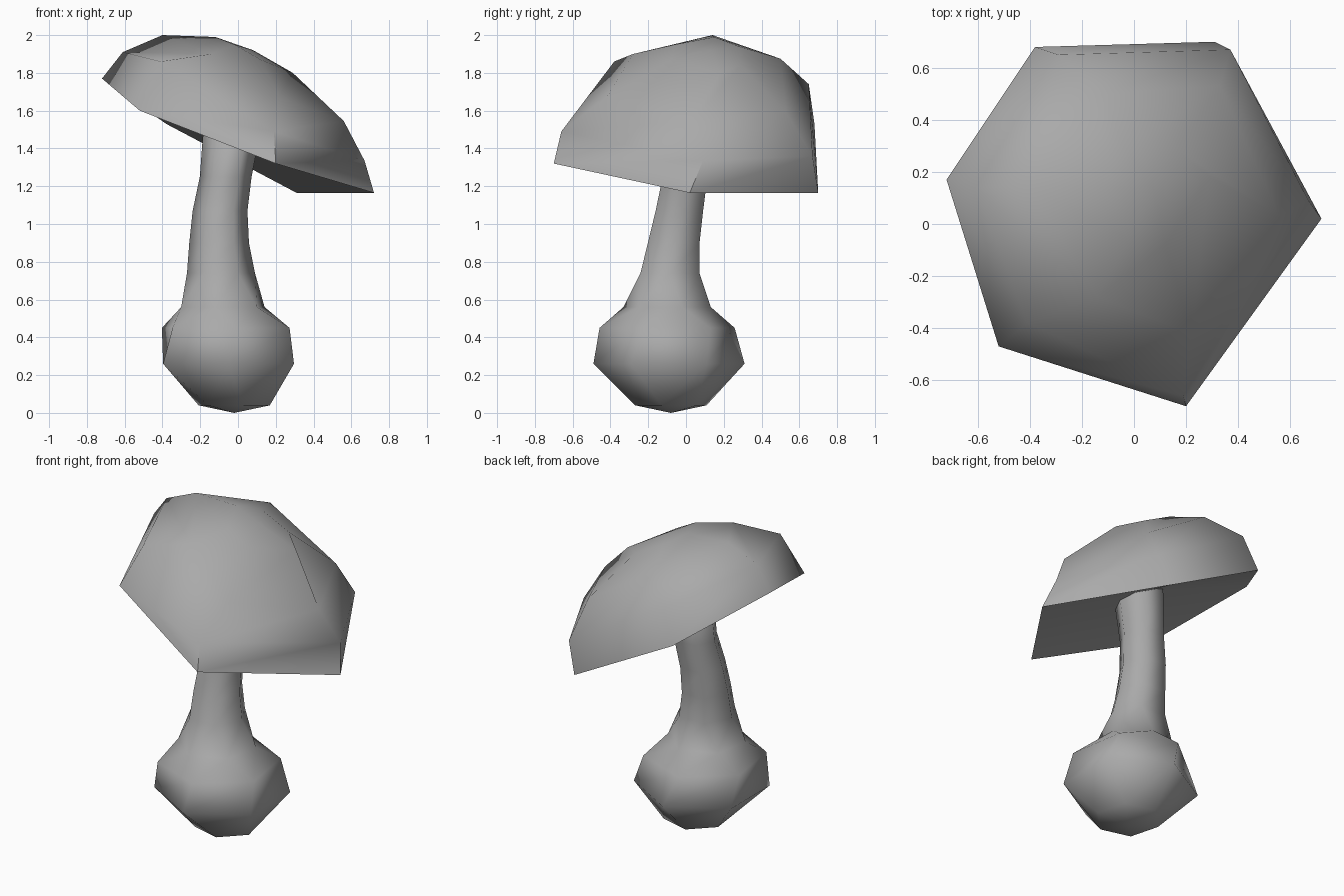
import bpy, bmesh, math
from mathutils import Vector

cube = bpy.data.objects.get("Cube")
if cube:
    bpy.data.objects.remove(cube, do_unlink=True)

grey = bpy.data.materials.new("plain_grey")
grey.use_nodes = True
GREY = (0.4, 0.4, 0.4, 1)
grey.diffuse_color = GREY
grey.node_tree.nodes["Principled BSDF"].inputs["Base Color"].default_value = GREY


def loft(name, rings, start, end, angle):
    """Skin a stack of equal rings and close both ends with fans to a point."""
    bm = bmesh.new()
    loops = [[bm.verts.new(p) for p in ring] for ring in rings]
    n = len(loops[0])
    for low, high in zip(loops, loops[1:]):
        for i in range(n):
            j = (i + 1) % n
            bm.faces.new((low[i], low[j], high[j], high[i]))
    for loop, tip in ((loops[0], start), (loops[-1], end)):
        pole = bm.verts.new(tip)
        for i in range(n):
            bm.faces.new((loop[i], loop[(i + 1) % n], pole))
    bmesh.ops.recalc_face_normals(bm, faces=bm.faces[:])
    mesh = bpy.data.meshes.new(name)
    bm.to_mesh(mesh)
    bm.free()
    mesh.materials.append(grey)
    obj = bpy.data.objects.new(name, mesh)
    bpy.context.collection.objects.link(obj)
    bpy.ops.object.select_all(action="DESELECT")
    obj.select_set(True)
    bpy.context.view_layer.objects.active = obj
    bpy.ops.object.shade_smooth_by_angle(angle=math.radians(angle))


# Cap: uneven six-sided rings for the rim, steep flank, shoulder and crown
rim = [(-.72, .17, 1.77), (-.52, -.47, 1.60), (.2, -.7, 1.32),
       (.72, .02, 1.165), (.31, .7, 1.165), (-.38, .68, 1.53)]
flank = [(-.61, .14, 1.91), (-.41, -.38, 1.86), (.19, -.66, 1.49),
         (.67, .09, 1.335), (.37, .67, 1.36), (-.29, .65, 1.74)]
shoulder = [(-.4, .14, 2.0), (-.14, -.28, 1.9), (.22, -.42, 1.67),
            (.56, .03, 1.545), (.33, .53, 1.59), (-.12, .5, 1.875)]
crown = [(-.12, .15, 1.99), (-.02, -.06, 1.95), (.12, -.08, 1.87),
         (.29, .18, 1.8), (.16, .29, 1.84), (-.03, .28, 1.94)]
loft("cap", [rim, flank, shoulder, crown], (-.03, .1, 1.52), (.08, .13, 1.92), 60)

# Stem with its swollen base: centre x, centre y, height, radius, turn in degrees
sections = ((-.02, -.08, .04, .195, 45), (-.05, -.09, .26, .4, 30),
            (-.065, -.1, .45, .362, 39), (-.08, -.1, .56, .235, 20),
            (-.09, -.085, .74, .18, 0), (-.1, -.065, .9, .158, 0),
            (-.095, -.035, 1.07, .145, 0), (-.065, -.005, 1.25, .137, 0),
            (-.025, .01, 1.55, .155, 0))


def stem_ring(x, y, z, r, turn):
    angles = [math.radians(turn + 60 * i) for i in range(6)]
    return [(x + r * math.cos(a), y + r * math.sin(a), z) for a in angles]


loft("stem", [stem_ring(*s) for s in sections], (-.02, -.08, 0), (-.02, .01, 1.6), 70)
